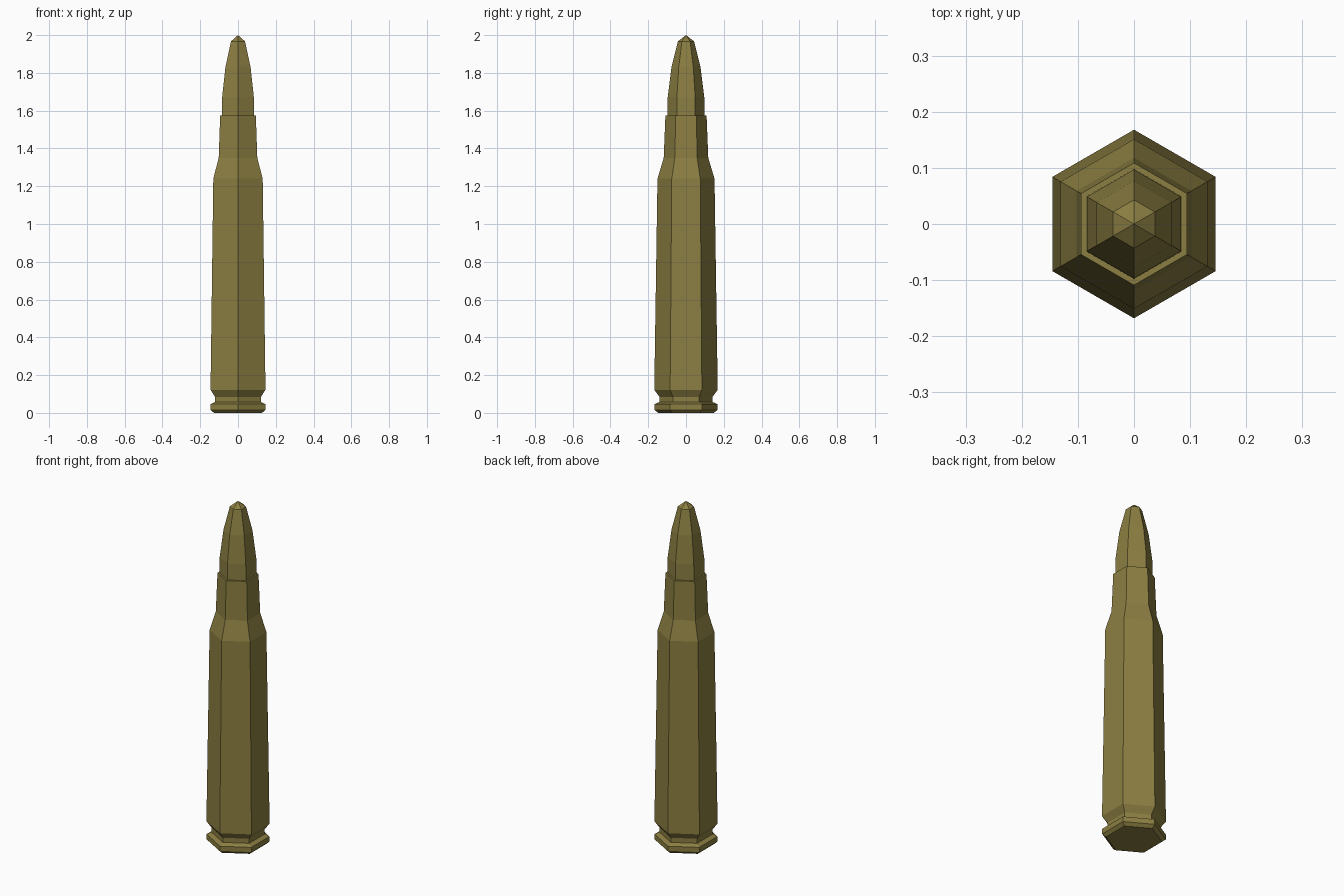
import bpy, bmesh, math

if "Cube" in bpy.data.objects:
    bpy.data.objects.remove(bpy.data.objects["Cube"])

brass = bpy.data.materials.new("olive brass")
brass.diffuse_color = (0.26, 0.21, 0.054, 1)
brass.use_nodes = True
brass.node_tree.nodes["Principled BSDF"].inputs["Base Color"].default_value = brass.diffuse_color

SIDES = 6


def lathe(name, profile):
    """Revolve (radius, z) points into a flat six-sided solid, corners on +-y."""
    bm = bmesh.new()
    rings = []
    for r, z in profile:
        if r == 0:
            rings.append([bm.verts.new((0, 0, z))] * SIDES)
            continue
        ring = []
        for i in range(SIDES):
            a = math.pi / 2 + 2 * math.pi * i / SIDES
            ring.append(bm.verts.new((r * math.cos(a), r * math.sin(a), z)))
        rings.append(ring)
    for low, high in zip(rings, rings[1:]):
        for i in range(SIDES):
            j = (i + 1) % SIDES
            corners = [low[i], low[j], high[j], high[i]]
            bm.faces.new(list(dict.fromkeys(corners)))
    # close the open ends
    for ring, (r, z) in ((rings[0], profile[0]), (rings[-1], profile[-1])):
        if r:
            bm.faces.new(ring)
    bmesh.ops.recalc_face_normals(bm, faces=bm.faces)
    mesh = bpy.data.meshes.new(name)
    bm.to_mesh(mesh)
    bm.free()
    mesh.materials.append(brass)
    obj = bpy.data.objects.new(name, mesh)
    bpy.context.collection.objects.link(obj)
    return obj


# Case: base rim, extractor groove, tapered body, shoulder and neck
lathe("case", [
    (0.147, 0.0), (0.167, 0.016), (0.167, 0.046), (0.14, 0.058),
    (0.14, 0.085), (0.168, 0.122), (0.151, 1.24), (0.118, 1.35),
    (0.109, 1.575),
])

# Pointed tip seated in the neck
lathe("tip", [
    (0.098, 1.56), (0.097, 1.67), (0.077, 1.83), (0.043, 1.967), (0, 2.0),
])
